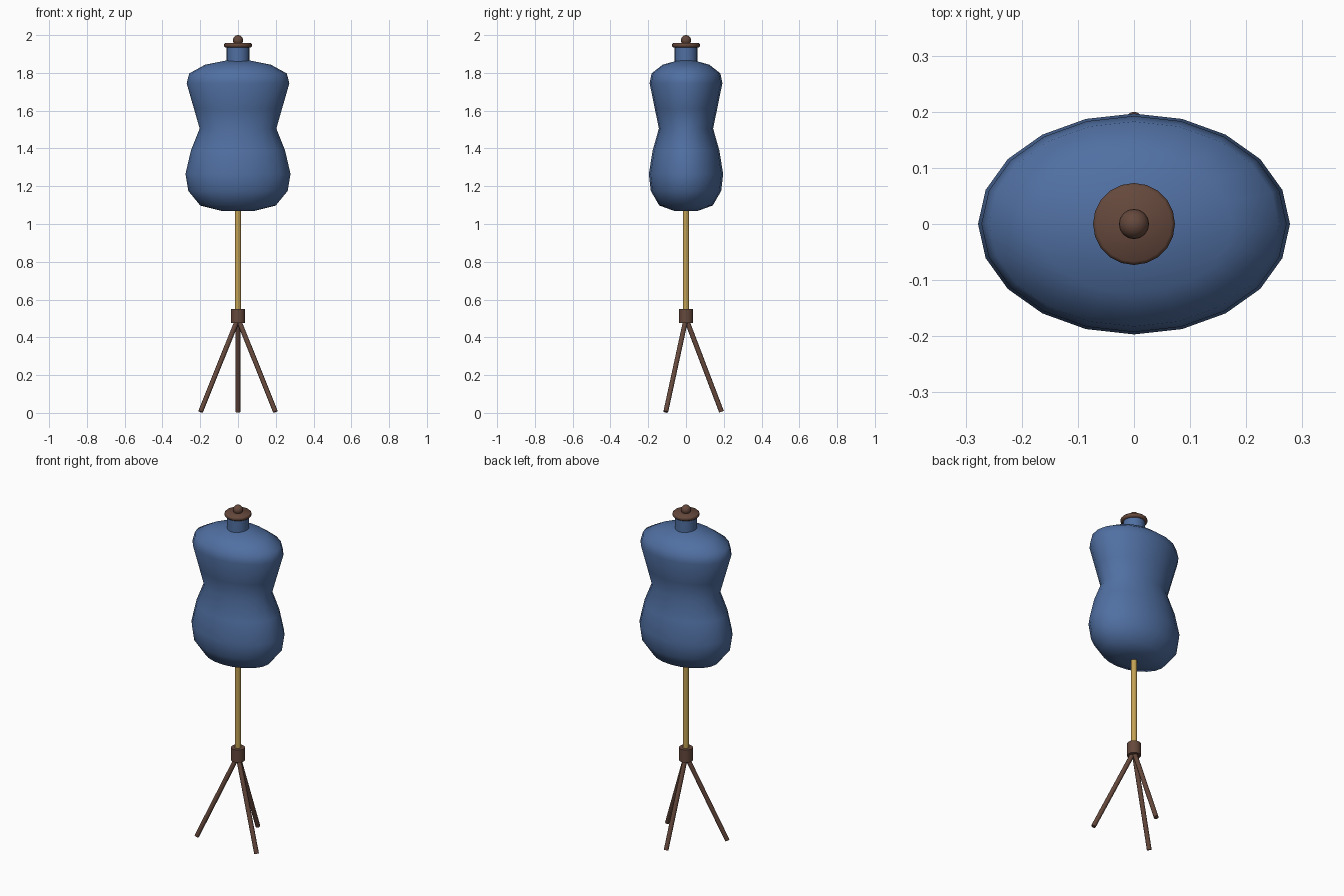
import bpy, bmesh, math
from mathutils import Vector

if "Cube" in bpy.data.objects:
    bpy.data.objects.remove(bpy.data.objects["Cube"])


def material(name, color):
    m = bpy.data.materials.new(name)
    m.diffuse_color = (*color, 1)
    m.use_nodes = True
    m.node_tree.nodes["Principled BSDF"].inputs["Base Color"].default_value = m.diffuse_color
    return m


fabric = material("blue_fabric", (0.08, 0.16, 0.36))
wood = material("dark_wood", (0.13, 0.065, 0.045))
brass = material("brass", (0.55, 0.36, 0.09))


def finish(ob, name, mat, angle=40):
    ob.name = name
    ob.data.materials.append(mat)
    bpy.ops.object.select_all(action='DESELECT')
    ob.select_set(True)
    bpy.context.view_layer.objects.active = ob
    bpy.ops.object.shade_smooth_by_angle(angle=math.radians(angle))
    return ob


def lathe(name, profile, mat, sides=20, depth=1.0, angle=40):
    """Closed stack of elliptical rings from (radius, z) points, bottom to top."""
    bm = bmesh.new()
    rings = [[bm.verts.new((r * math.cos(2 * math.pi * i / sides),
                            r * depth * math.sin(2 * math.pi * i / sides), z))
              for i in range(sides)] for r, z in profile]
    for a, b in zip(rings, rings[1:]):
        for i in range(sides):
            j = (i + 1) % sides
            bm.faces.new((a[i], a[j], b[j], b[i]))
    bm.faces.new(rings[0][::-1])
    bm.faces.new(rings[-1])
    me = bpy.data.meshes.new(name)
    bm.to_mesh(me)
    bm.free()
    ob = bpy.data.objects.new(name, me)
    bpy.context.collection.objects.link(ob)
    return finish(ob, name, mat, angle)


def rod(name, start, end, radius, mat, sides=12):
    a, b = Vector(start), Vector(end)
    bpy.ops.mesh.primitive_cylinder_add(vertices=sides, radius=radius,
                                        depth=(b - a).length, location=(a + b) / 2)
    ob = bpy.context.object
    ob.rotation_euler = (b - a).to_track_quat('Z', 'Y').to_euler()
    return finish(ob, name, mat)


# Padded torso: hips, waist, bust, shoulders
lathe("torso", [(0.09, 1.07), (0.20, 1.098), (0.263, 1.175), (0.278, 1.265),
                (0.249, 1.39), (0.203, 1.505), (0.233, 1.61), (0.272, 1.745),
                (0.258, 1.797), (0.175, 1.843), (0.06, 1.866)],
      fabric, depth=0.708, angle=70)

# Neck, wooden cap and finial
lathe("neck", [(0.06, 1.85), (0.06, 1.94)], fabric)
lathe("neck_cap", [(0.067, 1.935), (0.073, 1.941), (0.073, 1.953), (0.067, 1.959)],
      wood, angle=50)
bpy.ops.mesh.primitive_uv_sphere_add(segments=16, ring_count=10, radius=0.027,
                                     location=(0, 0, 1.973))
finish(bpy.context.object, "finial", wood)

# Pole and tripod hub
rod("pole", (0, 0, 0.5), (0, 0, 1.12), 0.017, brass)
lathe("hub", [(0.038, 0.475), (0.038, 0.55)], wood, sides=16)

# Tripod legs
for name, foot in (("leg_left", (-0.198, -0.107, 0.006)),
                   ("leg_right", (0.198, -0.107, 0.006)),
                   ("leg_back", (0, 0.188, 0.006))):
    rod(name, (0, 0, 0.5), foot, 0.013, wood, sides=10)
